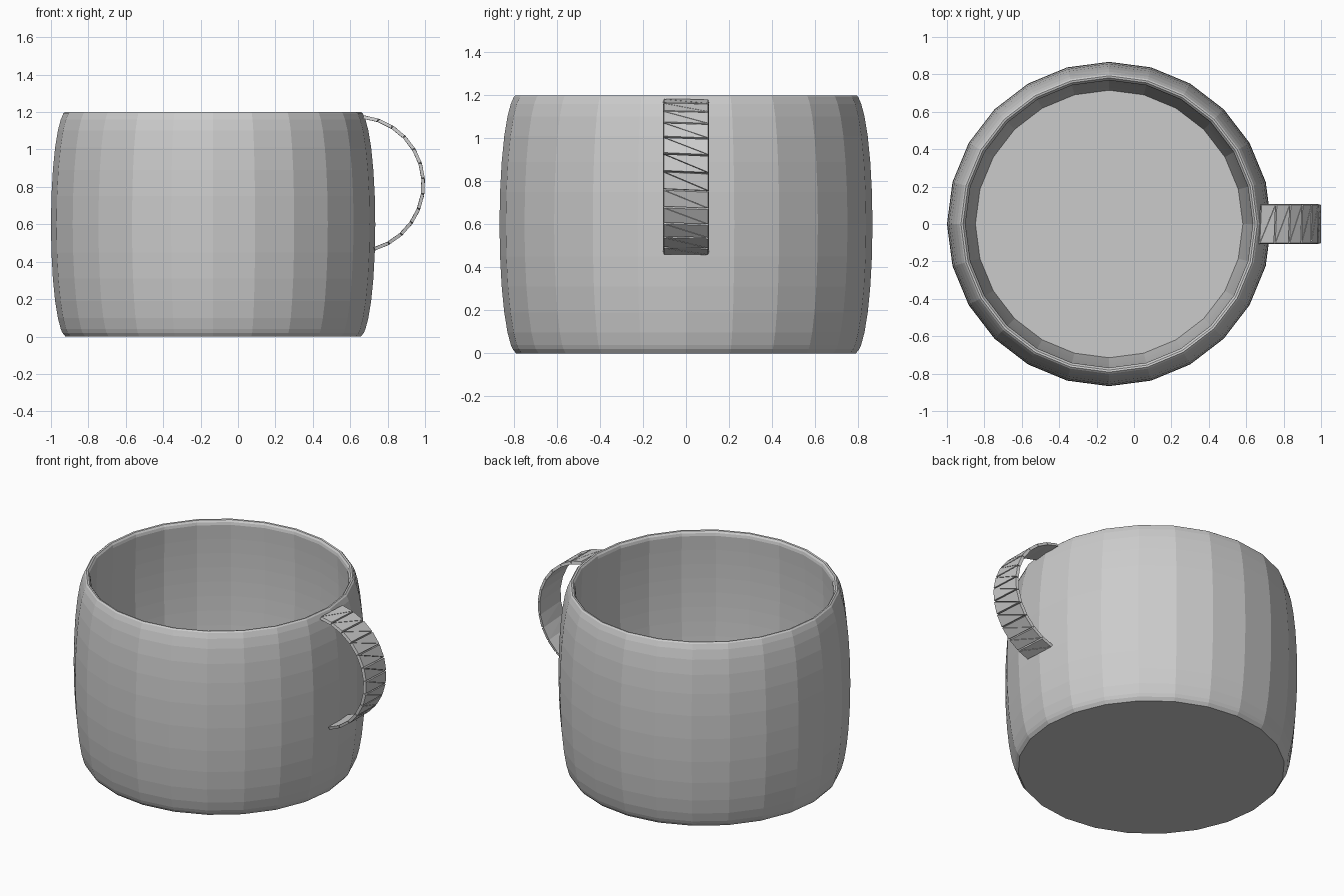
import bpy, bmesh, math
from mathutils import Vector

if "Cube" in bpy.data.objects:
    bpy.data.objects.remove(bpy.data.objects["Cube"])

GREY = (0.6, 0.6, 0.6, 1)
mat = bpy.data.materials.new("plain grey")
mat.use_nodes = True
mat.diffuse_color = GREY
mat.node_tree.nodes["Principled BSDF"].inputs["Base Color"].default_value = GREY


def finish(bm, name):
    mesh = bpy.data.meshes.new(name)
    bm.to_mesh(mesh)
    bm.free()
    mesh.materials.append(mat)
    ob = bpy.data.objects.new(name, mesh)
    bpy.context.collection.objects.link(ob)
    return ob


# Cup profile: bulging outside, rounded lip, gently tapering inside, flat floor
SIDES, RINGS, HEIGHT, FLOOR, RIM = 24, 12, 1.2, 0.05, 1.17


def outer_point(u):
    z = 0.02 + 1.16 * (1 - math.cos(math.pi * u)) / 2
    t = 2 * z / HEIGHT - 1
    return 0.785 + 0.082 * math.sqrt(1 - t * t), z


def inner_point(u):
    return 0.768 + 0.07 * u - 0.123 * u * u, RIM + (FLOOR - RIM) * u


steps = [i / RINGS for i in range(RINGS + 1)]
lip = [(0.801, 1.192), (0.792, HEIGHT), (0.781, 1.198), (0.772, 1.187)]
profile = ([(0.79, 0)] + [outer_point(u) for u in steps] + lip
           + [inner_point(u) for u in steps])

bm = bmesh.new()
rings = []
for r, z in profile:
    rings.append([bm.verts.new((r * math.cos(math.tau * k / SIDES),
                                r * math.sin(math.tau * k / SIDES), z))
                  for k in range(SIDES)])
for a, b in zip(rings, rings[1:]):
    for k in range(SIDES):
        n = (k + 1) % SIDES
        bm.faces.new((a[k], a[n], b[n], b[k]))
bm.faces.new(rings[0][::-1])
bm.faces.new(rings[-1])
cup = finish(bm, "cup")
cup.location.x = -0.133

# Handle: a curved strip of thin triangular plates with grooves between them
STEPS, RADIUS, THICK, HALF = 12, 0.352, 0.018, 0.107
START, SWEEP, SKEW = math.radians(84), math.radians(158), 0.12


def strip_point(i, side):
    a = START - SWEEP * (i + (SKEW if side > 0 else 0)) / STEPS
    return Vector((0.63 + RADIUS * math.cos(a), side * HALF,
                   0.815 + RADIUS * math.sin(a)))


def plate(bm, corners):
    p, q, r = corners
    normal = (q - p).cross(r - p).normalized()
    middle = (p + q + r) / 3
    base = [bm.verts.new(c) for c in corners]
    top = [bm.verts.new(c.lerp(middle, 0.06) + normal * THICK) for c in corners]
    bm.faces.new(base[::-1])
    bm.faces.new(top)
    for k in range(3):
        n = (k + 1) % 3
        bm.faces.new((base[k], base[n], top[n], top[k]))


bm = bmesh.new()
for i in range(STEPS):
    l0, l1 = strip_point(i, -1), strip_point(i + 1, -1)
    r0, r1 = strip_point(i, 1), strip_point(i + 1, 1)
    plate(bm, (l0, l1, r1))
    plate(bm, (l0, r1, r0))
finish(bm, "handle")
